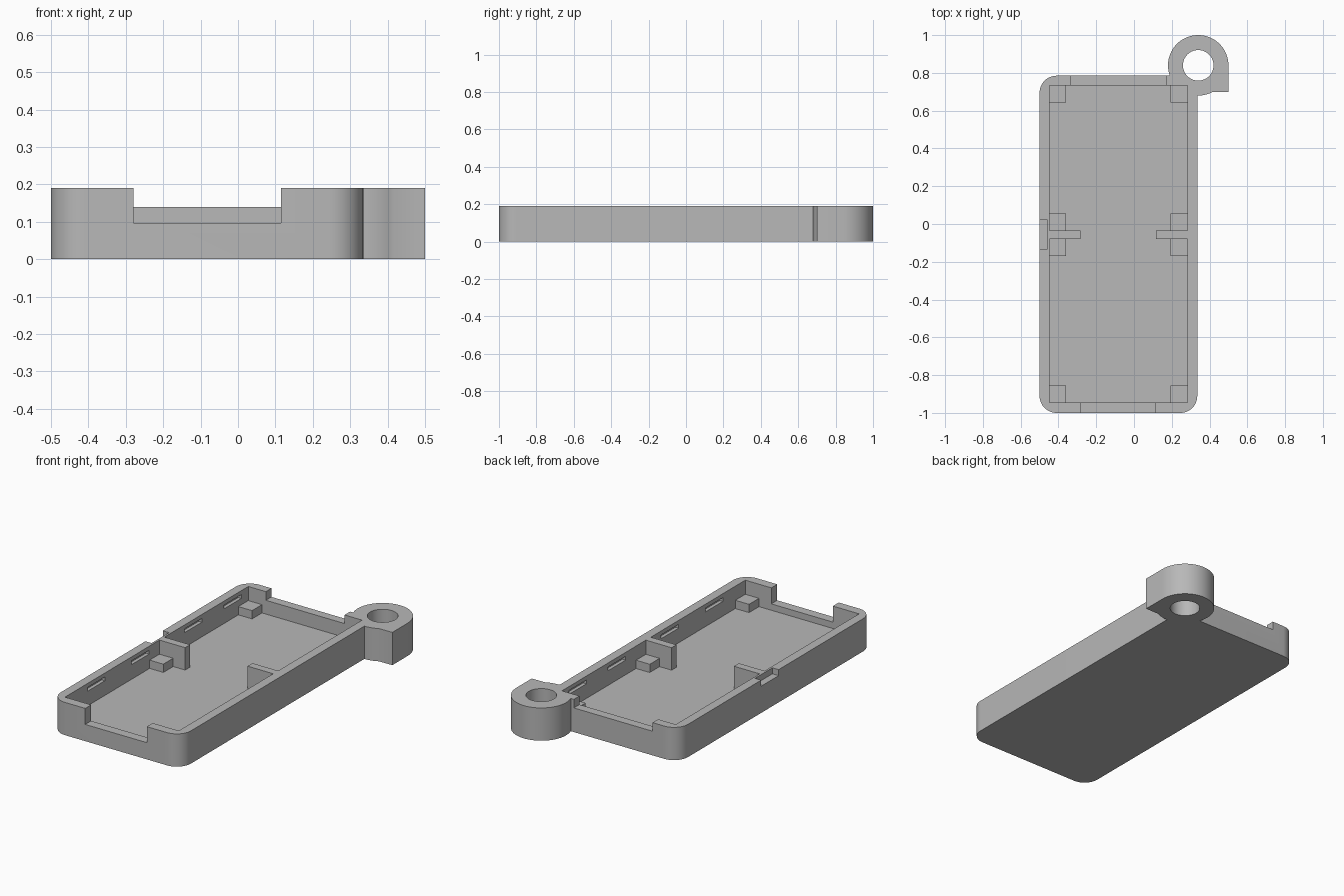
import bpy
import bmesh
import math

if "Cube" in bpy.data.objects:
    bpy.data.objects.remove(bpy.data.objects["Cube"], do_unlink=True)

GREY = (0.48, 0.48, 0.48, 1)
mat = bpy.data.materials.new("plain_grey")
mat.use_nodes = True
mat.diffuse_color = GREY
mat.node_tree.nodes["Principled BSDF"].inputs["Base Color"].default_value = GREY

HEIGHT, FLOOR = 0.19, 0.06
LEFT, RIGHT, FRONT, BACK = -0.5, 0.335, -1.0, 0.785      # outer shell
IN_L, IN_R, IN_F, IN_B = -0.448, 0.282, -0.946, 0.734    # cavity
RING = (0.34, 0.84)


def prism(name, outline, z0, z1):
    """Extrude a flat outline between two heights."""
    bm = bmesh.new()
    face = bm.faces.new([bm.verts.new((x, y, z0)) for x, y in outline])
    new = bmesh.ops.extrude_face_region(bm, geom=[face])["geom"]
    verts = [v for v in new if isinstance(v, bmesh.types.BMVert)]
    bmesh.ops.translate(bm, verts=verts, vec=(0, 0, z1 - z0))
    bmesh.ops.recalc_face_normals(bm, faces=bm.faces)
    mesh = bpy.data.meshes.new(name)
    bm.to_mesh(mesh)
    bm.free()
    mesh.materials.append(mat)
    obj = bpy.data.objects.new(name, mesh)
    bpy.context.collection.objects.link(obj)
    return obj


def box(name, x0, x1, y0, y1, z0, z1):
    return prism(name, [(x0, y0), (x1, y0), (x1, y1), (x0, y1)], z0, z1)


def arc(cx, cy, r, start, end, steps):
    angles = [math.radians(start + (end - start) * i / steps) for i in range(steps + 1)]
    return [(cx + r * math.cos(a), cy + r * math.sin(a)) for a in angles]


def combine(target, tool, operation):
    """Apply a boolean and discard the tool."""
    tool.hide_render = True
    mod = target.modifiers.new("boolean", 'BOOLEAN')
    mod.object, mod.operation, mod.solver = tool, operation, 'EXACT'
    bpy.ops.object.select_all(action='DESELECT')
    bpy.context.view_layer.objects.active = target
    target.select_set(True)
    bpy.ops.object.modifier_apply(modifier=mod.name)
    bpy.data.objects.remove(tool, do_unlink=True)


# Rounded tray shell
r = 0.09
corners = [(RIGHT - r, BACK - r, 0), (LEFT + r, BACK - r, 90),
           (LEFT + r, FRONT + r, 180), (RIGHT - r, FRONT + r, 270)]
outline = [p for cx, cy, a in corners for p in arc(cx, cy, r, a, a + 90, 12)]
tray = prism("tray", outline, 0, HEIGHT)

# Keyring lug: round boss with one square corner
lug = arc(*RING, 0.16, 0, 298, 60) + [(0.5, 0.7)]
combine(tray, prism("lug", lug, 0, HEIGHT), 'UNION')
hole = arc(*RING, 0.081, 0, 360, 48)[:-1]
combine(tray, prism("lug_hole", hole, -0.1, 0.3), 'DIFFERENCE')

# Cavity, end openings and side recess
cuts = [
    ("cavity", IN_L, IN_R, IN_F, IN_B, FLOOR, 0.3),
    ("front_opening", -0.28, 0.115, -1.1, -0.9, 0.097, 0.3),
    ("back_opening", -0.335, 0.17, 0.7, 0.9, 0.14, 0.3),
    ("side_recess", -0.6, -0.46, -0.135, 0.025, 0.155, 0.3),
]
# Snap slots inside both long walls
for y in (-0.66, -0.255, 0.23, 0.59):
    for wall in (IN_L, IN_R):
        cuts.append(("snap_slot", wall - 0.02, wall + 0.02, y - 0.08, y + 0.08, 0.145, 0.167))
for cut in cuts:
    combine(tray, box(*cut), 'DIFFERENCE')
bpy.ops.object.shade_smooth_by_angle(angle=math.radians(30))

# Support posts and centre dividers, on both sides
for side, wall, sign in (("right", IN_L, 1), ("left", IN_R, -1)):
    def inner(width):
        return sorted((wall, wall + sign * width))

    for place, y0, y1 in (("front", IN_F, -0.855), ("middle", -0.17, 0.055), ("back", 0.643, IN_B)):
        box(f"{place}_{side}_post", *inner(0.088), y0, y1, FLOOR - 0.02, 0.108)
    box(f"{side}_divider", *inner(0.165), -0.08, -0.035, FLOOR - 0.02, HEIGHT)
